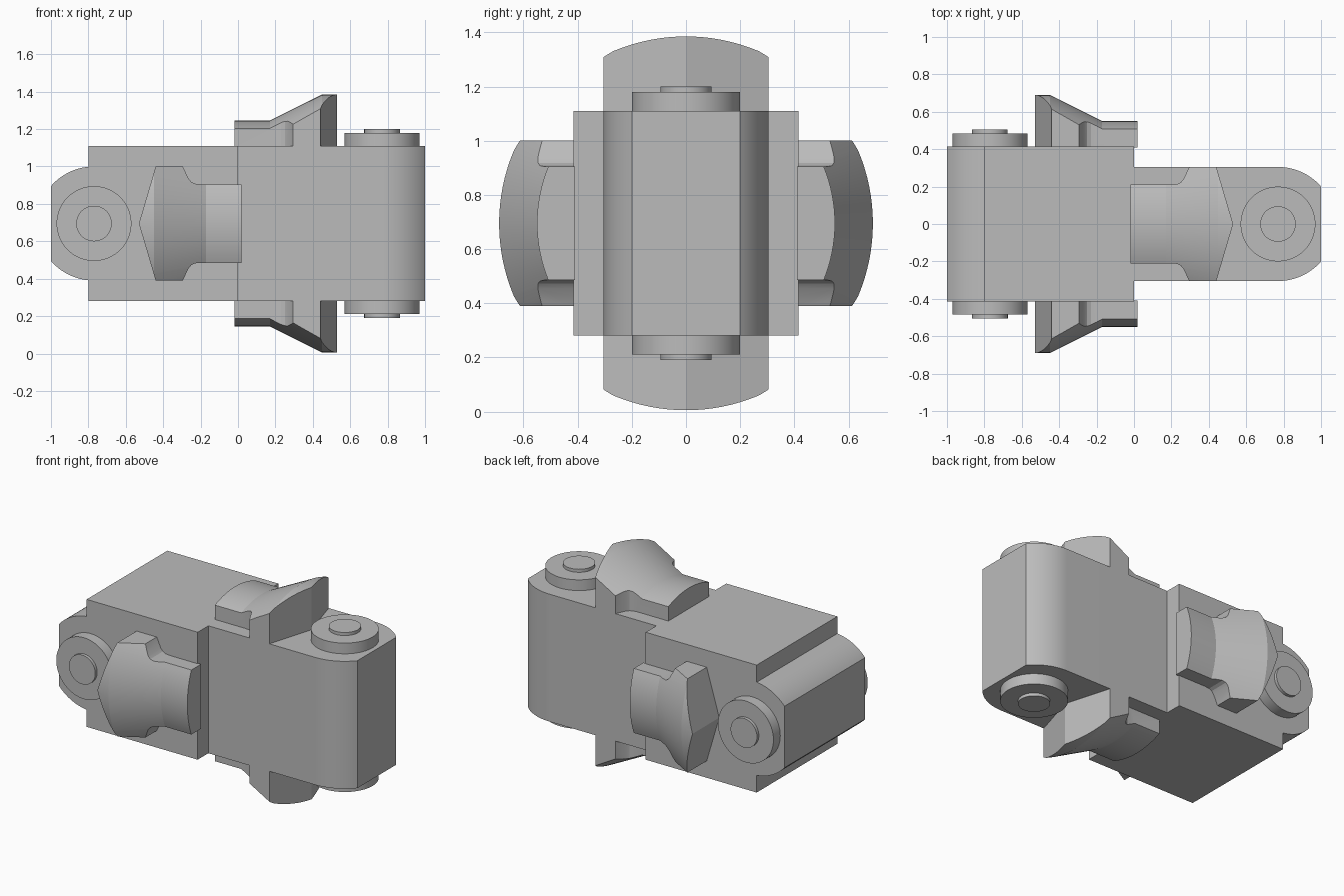
import bpy, bmesh, math
from mathutils import Matrix, Vector

cube = bpy.data.objects.get("Cube")
if cube:
    bpy.data.objects.remove(cube)

AXIS = 0.695          # height of the long axis
WIDE, NARROW = 0.415, 0.305
PIVOT = 0.77

grey = bpy.data.materials.new("grey metal")
grey.use_nodes = True
colour = (0.5, 0.5, 0.5, 1)
grey.diffuse_color = colour
grey.node_tree.nodes["Principled BSDF"].inputs["Base Color"].default_value = colour


def add(name, mesh, turn=Matrix()):
    """Link a part modelled around the origin, turned and lifted to the axis."""
    ob = bpy.data.objects.new(name, mesh)
    bpy.context.scene.collection.objects.link(ob)
    mesh.materials.clear()
    mesh.materials.append(grey)
    ob.matrix_world = Matrix.Translation((0, 0, AXIS)) @ turn
    bpy.ops.object.select_all(action="DESELECT")
    ob.select_set(True)
    bpy.context.view_layer.objects.active = ob
    bpy.ops.object.shade_smooth_by_angle(angle=math.radians(20))
    return ob


def to_mesh(bm, name):
    bmesh.ops.recalc_face_normals(bm, faces=bm.faces)
    mesh = bpy.data.meshes.new(name)
    bm.to_mesh(mesh)
    bm.free()
    return mesh


def prism(name, outline, low, high):
    """Extrude an xy outline between two heights."""
    bm = bmesh.new()
    face = bm.faces.new([bm.verts.new((x, y, low)) for x, y in outline])
    top = bmesh.ops.extrude_face_region(bm, geom=[face])["geom"]
    bmesh.ops.translate(bm, vec=(0, 0, high - low),
                        verts=[v for v in top if isinstance(v, bmesh.types.BMVert)])
    return to_mesh(bm, name)


def lathe(name, profile, segments):
    """Spin (x, radius) points around the x axis."""
    bm = bmesh.new()
    verts = [bm.verts.new((x, 0, r)) for x, r in profile]
    edges = [bm.edges.new(pair) for pair in zip(verts, verts[1:])]
    bmesh.ops.spin(bm, geom=verts + edges, cent=(0, 0, 0), axis=(1, 0, 0),
                   angle=math.tau, steps=segments)
    bmesh.ops.remove_doubles(bm, verts=bm.verts, dist=1e-5)
    return to_mesh(bm, name)


def mirrored(half):
    """Complete a half outline given on the +y side."""
    return half + [(x, -y) for x, y in reversed(half) if y > 0]


def rot(degrees, axis):
    return Matrix.Rotation(math.radians(degrees), 4, axis)


flip = rot(180, "Z")
quarter = rot(90, "X") @ flip     # carries right-hand parts to the other half

# Main blocks: a tongue with a truncated round end, used on both halves
limit = math.asin(0.2 / NARROW)
steps = 14
tongue = [(0, NARROW)]
for i in range(steps + 1):
    a = math.pi / 2 + (limit - math.pi / 2) * i / steps
    tongue.append((PIVOT + NARROW * math.cos(a), NARROW * math.sin(a)))
tongue[-1] = (1.0, 0.2)
block = prism("tongue", mirrored(tongue), -WIDE, WIDE)
add("left_block", block)
add("right_tongue", block.copy(), quarter)
box = [(-0.8, WIDE), (0, WIDE), (0, -WIDE), (-0.8, -WIDE)]
add("right_block", prism("right_block", box, -WIDE, WIDE))

# Pivot discs and their pins on the outside of each half
def disc(name, radius, height):
    ring = [(PIVOT + radius * math.cos(math.tau * i / 64),
             radius * math.sin(math.tau * i / 64)) for i in range(64)]
    return prism(name, ring, WIDE - 0.01, height)

# Flared fin: a turned body trimmed to a pointed plan
body = add("fin_body", lathe("fin_body", [(-0.1, 0), (-0.1, 0.55), (0.17, 0.55),
                                          (0.45, 0.69), (0.6, 0.69), (0.6, 0)], 128))
plan = [(-0.02, 0.21), (0.2, 0.21), (0.23, 0.213), (0.25, 0.223), (0.265, 0.24),
        (0.295, NARROW), (0.44, NARROW), (0.53, 0)]
trim = add("fin_trim", prism("fin_trim", mirrored(plan), WIDE - 0.005, 0.9))
trim.hide_render = True
cut = body.modifiers.new("trim", "BOOLEAN")
cut.operation, cut.object, cut.solver = "INTERSECT", trim, "EXACT"
fin = bpy.data.meshes.new_from_object(
    body.evaluated_get(bpy.context.evaluated_depsgraph_get()))
for helper in (body, trim):
    bpy.data.objects.remove(helper)

for half, base in (("left", Matrix()), ("right", quarter)):
    for side, spin in (("first", 0), ("second", 180)):
        turn = base @ rot(spin, "X")
        tag = f"{half}_{side}"
        add(f"{tag}_disc", disc("disc", 0.2, 0.485), turn)
        add(f"{tag}_pin", disc("pin", 0.095, 0.505), turn)
        add(f"{tag}_fin", fin.copy(), turn)
